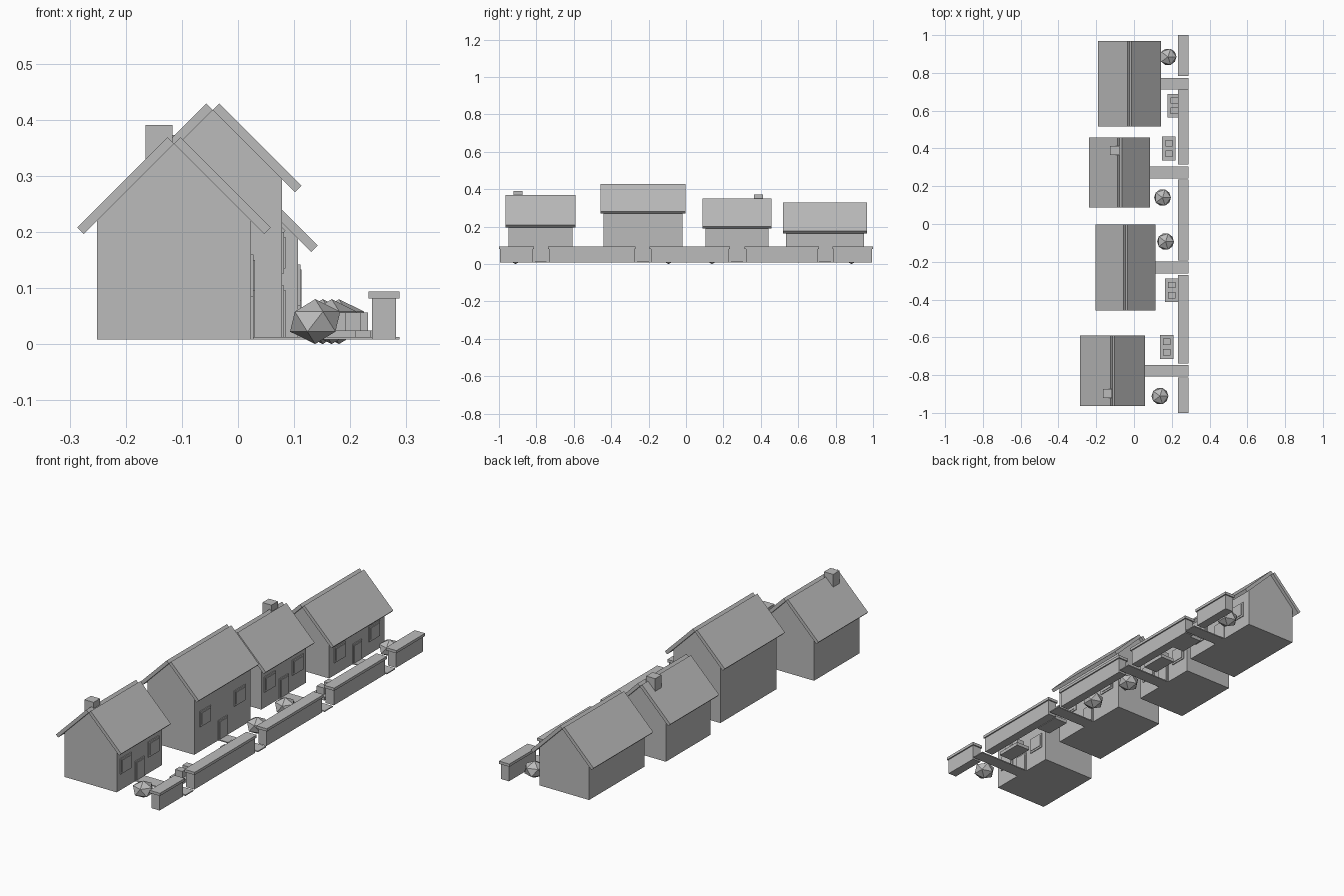
import bpy, bmesh, math

if "Cube" in bpy.data.objects:
    bpy.data.objects.remove(bpy.data.objects["Cube"])

GREY = bpy.data.materials.new("plain grey")
GREY.diffuse_color = (0.5, 0.5, 0.5, 1)
GREY.use_nodes = True
GREY.node_tree.nodes["Principled BSDF"].inputs["Base Color"].default_value = GREY.diffuse_color
FLOOR = 0.008
T = 0.0162           # roof slab thickness
D = T / math.sqrt(2)  # its offset along x and z at a 45 degree pitch


def add(name, bm):
    bmesh.ops.recalc_face_normals(bm, faces=bm.faces)
    me = bpy.data.meshes.new(name)
    bm.to_mesh(me)
    bm.free()
    me.materials.append(GREY)
    ob = bpy.data.objects.new(name, me)
    bpy.context.collection.objects.link(ob)
    return ob


def prism(name, profile, y0, y1):
    """Extrude an x/z outline along y."""
    bm = bmesh.new()
    face = bm.faces.new([bm.verts.new((x, y0, z)) for x, z in profile])
    out = bmesh.ops.extrude_face_region(bm, geom=[face])
    verts = [v for v in out["geom"] if isinstance(v, bmesh.types.BMVert)]
    bmesh.ops.translate(bm, verts=verts, vec=(0, y1 - y0, 0))
    return add(name, bm)


def box(name, x0, x1, y0, y1, z0, z1):
    return prism(name, [(x0, z0), (x1, z0), (x1, z1), (x0, z1)], y0, y1)


def opening(name, wall_x, yc, half, z0, z1, rim, bottom_rim):
    """Thin frame plate with a slightly prouder panel inside."""
    box(name + "_frame", wall_x - 0.003, wall_x + 0.004, yc - half, yc + half, z0, z1)
    box(name + "_panel", wall_x - 0.003, wall_x + 0.0065, yc - half + rim, yc + half - rim,
        z0 + bottom_rim, z1 - rim)


def house(n, xc, yc, half_w, half_l, apex, win_off, bush, planter, chimney=None):
    tag = f"house_{n}_"
    front = xc + half_w
    eave = apex - half_w
    # walls with gables
    prism(tag + "walls", [(xc - half_w, FLOOR), (front, FLOOR), (front, eave),
                          (xc, apex), (xc - half_w, eave)], yc - half_l, yc + half_l)
    # two roof slabs meeting at their lower inner edges
    run = half_w + 0.0235
    for s, side in ((-1, "back"), (1, "front")):
        prism(tag + "roof_" + side,
              [(xc, apex), (xc + s * run, apex - run),
               (xc + s * (run + D), apex - run + D), (xc + s * D, apex + D)],
              yc - half_l - 0.0165, yc + half_l + 0.0165)
    # door and windows
    wz = FLOOR + 0.54 * (eave - FLOOR)
    opening(tag + "door", front, yc, 0.034, FLOOR, 0.104, 0.008, 0)
    for s in (-1, 1):
        opening(tag + "window", front, yc + s * win_off, 0.041, wz - 0.037, wz + 0.037, 0.009, 0.009)
    # path to the gate
    box(tag + "path", front - 0.002, 0.288, yc - 0.031, yc + 0.031, FLOOR, 0.013)
    # low-poly bush
    bm = bmesh.new()
    bmesh.ops.create_icosphere(bm, subdivisions=1, radius=0.05)
    bmesh.ops.scale(bm, verts=bm.verts, vec=(1, 1, 0.8))
    bmesh.ops.translate(bm, verts=bm.verts, vec=(bush[0], bush[1], 0.04))
    add(tag + "bush", bm)
    # flower bed with two square plants
    px, py = planter
    box(tag + "flower_bed", px - 0.036, px + 0.036, py - 0.0625, py + 0.0625, FLOOR, 0.024)
    for s in (-1, 1):
        y = py + s * 0.027
        box(tag + "plant", px - 0.019, px + 0.019, y - 0.017, y + 0.017, 0.02, 0.056)
    # chimney
    if chimney:
        cx, cy = chimney
        box(tag + "chimney", cx - 0.024, cx + 0.024, cy - 0.024, cy + 0.024, apex - 0.07, apex + 0.033)


house(1, -0.114, -0.777, 0.1375, 0.171, 0.357, 0.105, (0.1375, -0.911), (0.1735, -0.651), (-0.141, -0.898))
house(2, -0.045, -0.230, 0.1230, 0.211, 0.417, 0.130, (0.167, -0.093), (0.2, -0.35))
house(3, -0.076, 0.2725, 0.1260, 0.168, 0.340, 0.105, (0.151, 0.14), (0.185, 0.4), (-0.102, 0.388))
house(4, -0.024, 0.743, 0.1310, 0.209, 0.3186, 0.130, (0.180, 0.885), (0.213, 0.627))

# garden wall with capping, broken by gates
for y0, y1 in ((-1, -0.812), (-0.738, -0.27), (-0.194, 0.235), (0.314, 0.711), (0.783, 1)):
    box("garden_wall", 0.239, 0.282, y0 + 0.006, y1 - 0.006, FLOOR, 0.081)
    box("garden_wall_cap", 0.233, 0.288, y0, y1, 0.081, 0.094)
